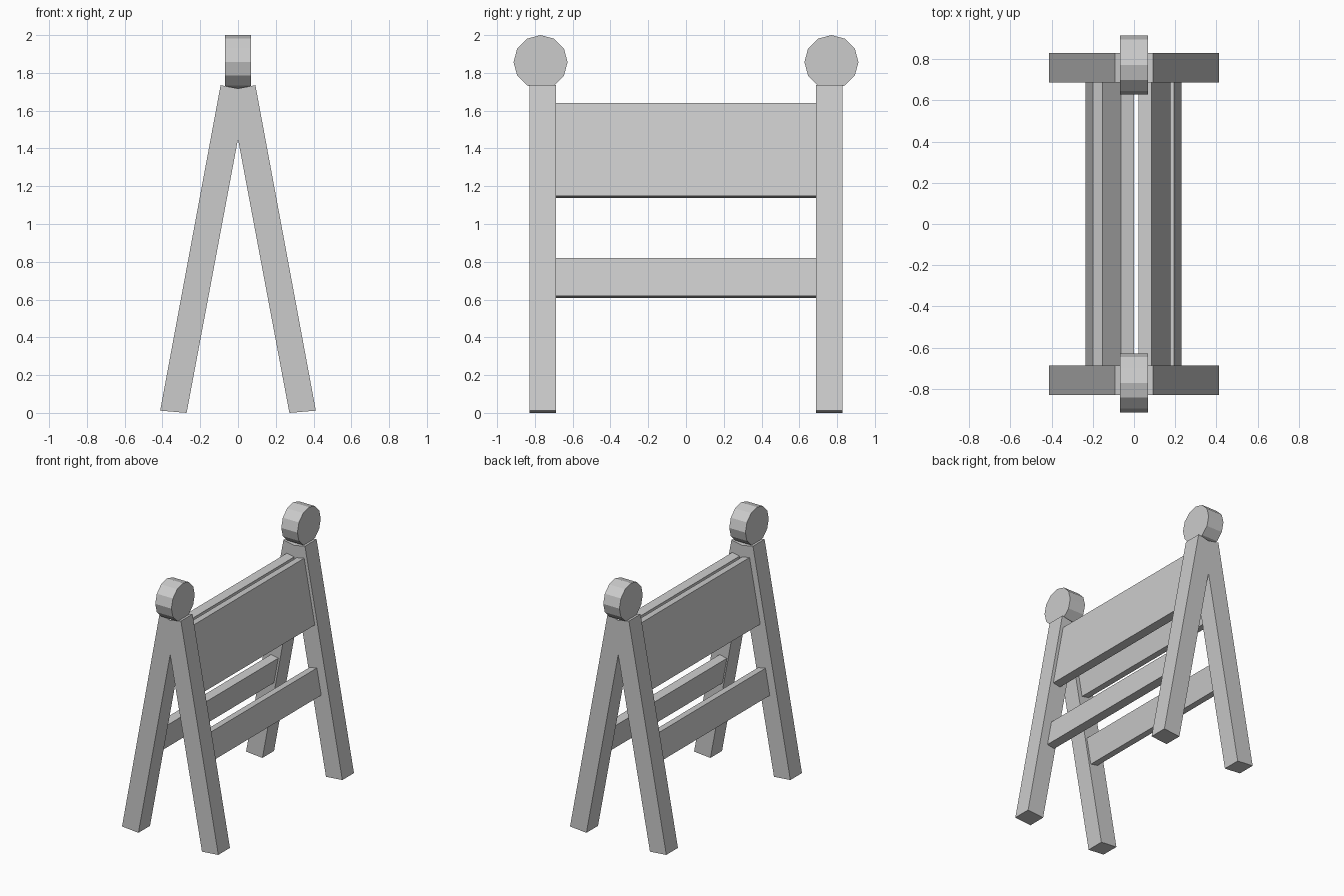
import bpy, bmesh
from math import pi
from mathutils import Matrix, Vector

if "Cube" in bpy.data.objects:
    bpy.data.objects.remove(bpy.data.objects["Cube"])


def make_object(name, bm):
    bmesh.ops.recalc_face_normals(bm, faces=bm.faces)
    mesh = bpy.data.meshes.new(name)
    bm.to_mesh(mesh)
    bm.free()
    obj = bpy.data.objects.new(name, mesh)
    bpy.context.collection.objects.link(obj)
    return obj


def prism(name, profile, y0, y1):
    """Extrude an (x, z) outline along y."""
    bm = bmesh.new()
    face = bm.faces.new([bm.verts.new((x, y0, z)) for x, z in profile])
    ext = bmesh.ops.extrude_face_region(bm, geom=[face])
    verts = [g for g in ext["geom"] if isinstance(g, bmesh.types.BMVert)]
    bmesh.ops.translate(bm, verts=verts, vec=(0, y1 - y0, 0))
    return make_object(name, bm)


def board(name, side, x_top, z_top, length, thick=0.064):
    """Plank tilted parallel to the legs; (x_top, z_top) is its outer top edge."""
    down = Vector((0.183, -0.983)) * length
    inward = Vector((-0.983, -0.183)) * thick
    a = Vector((x_top, z_top))
    pts = [a, a + down, a + down + inward, a + inward]
    return prism(name, [(side * p.x, p.y) for p in pts], -0.687, 0.687)


# A-shaped leg frames: right half outline, mirrored across x
half = [(0, 1.45), (0.272, 0), (0.412, 0.012), (0.092, 1.735)]
outline = half + [(0, 1.717)] + [(-x, z) for x, z in reversed(half[1:])]

for end, s in (("front", -1), ("back", 1)):
    prism(end + "_leg_frame", outline, s * 0.687, s * 0.829)

    # Twelve-sided warning lamp, facing sideways
    bm = bmesh.new()
    bmesh.ops.create_cone(bm, cap_ends=True, segments=12, radius1=0.143,
                          radius2=0.143, depth=0.138,
                          matrix=Matrix.Translation((0, s * 0.77, 1.857))
                          @ Matrix.Rotation(pi / 2, 4, 'Y'))
    make_object(end + "_lamp", bm)

# Wide upper boards and narrow lower boards between the frames
board("right_upper_board", 1, 0.085, 1.64, 0.5)
board("left_upper_board", -1, 0.063, 1.64, 0.5)
board("right_lower_board", 1, 0.194, 0.82, 0.204)
board("left_lower_board", -1, 0.199, 0.82, 0.204)
